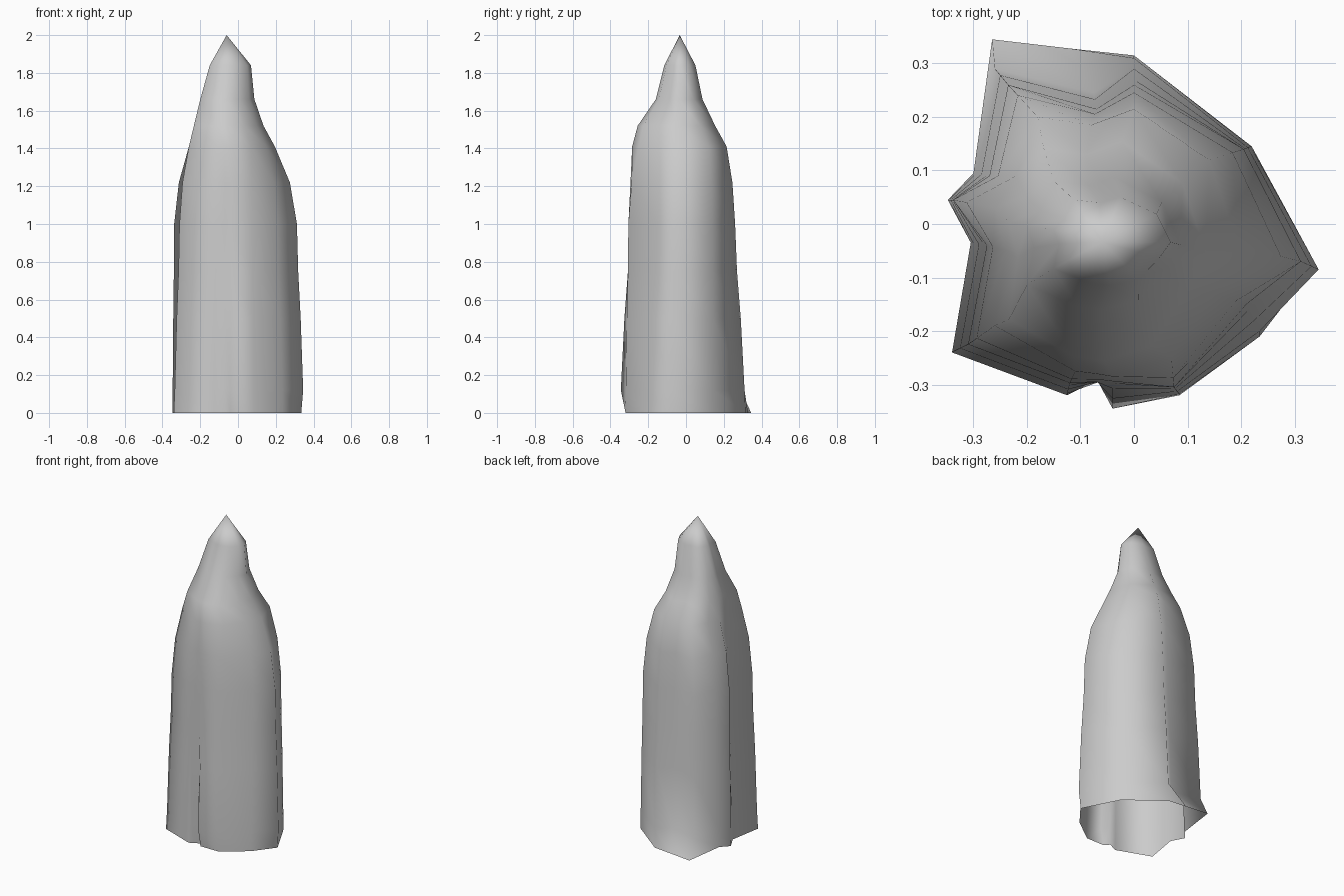
import bpy, bmesh

if "Cube" in bpy.data.objects:
    bpy.data.objects.remove(bpy.data.objects["Cube"])

# Outline profiles (x, y), matching point for point around the spire
base = [(-.265, .345), (-.12, .328), (0, .315), (.22, .145), (.335, -.08), (.235, -.21), (.085, -.32),
        (-.04, -.32), (-.065, -.29), (-.125, -.32), (-.34, -.24), (-.305, -.035), (-.348, .045), (-.30, .095)]
foot = [(-.26, .29), (-.075, .245), (0, .31), (.218, .145), (.345, -.085), (.235, -.20), (.085, -.318),
        (-.04, -.345), (-.065, -.295), (-.125, -.317), (-.335, -.237), (-.30, -.037), (-.346, .045), (-.295, .095)]
waist = [(-.235, .26), (-.07, .215), (0, .26), (.205, .14), (.312, -.07), (.21, -.15), (.075, -.305),
         (-.04, -.298), (-.07, -.295), (-.12, -.297), (-.31, -.225), (-.275, -.04), (-.338, .045), (-.27, .09)]
shoulder = [(-.18, .20), (-.08, .185), (0, .215), (.14, .12), (.195, -.04), (.15, -.13), (.07, -.25),
            (-.04, -.285), (-.07, -.28), (-.11, -.275), (-.26, -.19), (-.24, -.05), (-.26, .03), (-.22, .09)]


def blend(a, b, t):
    return [(p[0] + (q[0] - p[0]) * t, p[1] + (q[1] - p[1]) * t) for p, q in zip(a, b)]


def shrink(ring, sx, sy, ox, oy):
    return [(x * sx + ox, y * sy + oy) for x, y in ring]


# Body rings from the open foot up to the narrowing peak
levels = [(0, base), (.12, foot), (.5, blend(foot, waist, .4)), (.75, blend(foot, waist, .8)),
          (1.0, waist), (1.22, blend(waist, shoulder, .32)), (1.41, shoulder),
          (1.52, shrink(shoulder, .81, .82, -.023, -.022)),
          (1.66, shrink(shoulder, .63, .495, -.036, -.019)),
          (1.84, shrink(shoulder, .48, .33, -.025, -.021))]

bm = bmesh.new()
rings = [[bm.verts.new((x, y, z)) for x, y in ring] for z, ring in levels]
n = len(base)
for lo, hi in zip(rings, rings[1:]):
    for i in range(n):
        j = (i + 1) % n
        bm.faces.new((lo[i], lo[j], hi[j], hi[i]))

# Pointed tip
tip = bm.verts.new((-.06, -.033, 2))
for i in range(n):
    bm.faces.new((rings[-1][i], rings[-1][(i + 1) % n], tip))
bmesh.ops.recalc_face_normals(bm, faces=bm.faces)
if sum(f.normal.dot(f.calc_center_median().xy.to_3d()) for f in bm.faces) < 0:
    bmesh.ops.reverse_faces(bm, faces=bm.faces)
for f in bm.faces:
    f.smooth = True

mesh = bpy.data.meshes.new("rock_spire")
bm.to_mesh(mesh)
bm.free()
bpy.context.collection.objects.link(bpy.data.objects.new("rock_spire", mesh))
